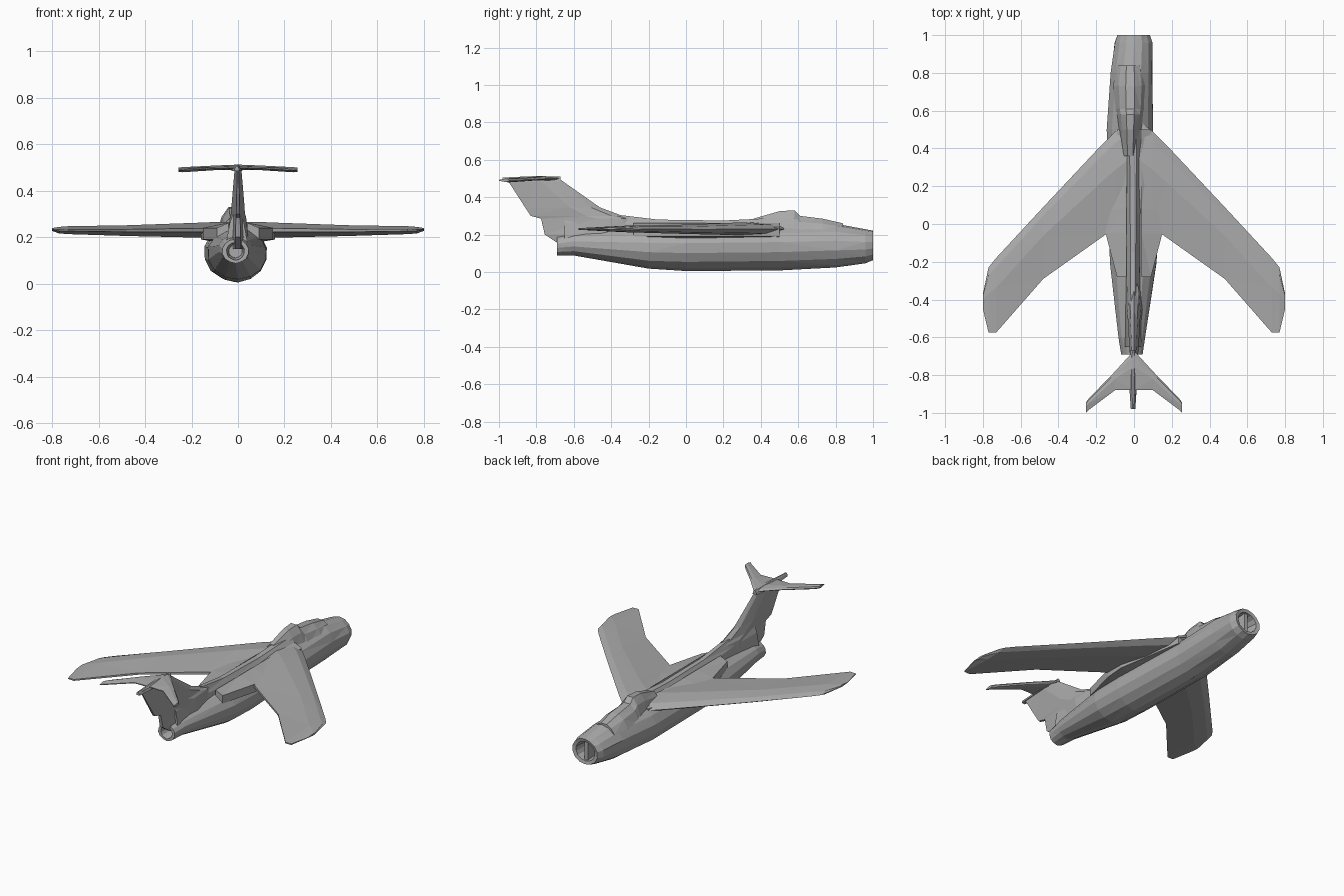
import bpy, bmesh, math, random
from mathutils import Vector

random.seed(4)
if "Cube" in bpy.data.objects:
    bpy.data.objects.remove(bpy.data.objects["Cube"], do_unlink=True)


def make_material(name, colour):
    mat = bpy.data.materials.new(name)
    mat.use_nodes = True
    mat.diffuse_color = colour
    bsdf = mat.node_tree.nodes["Principled BSDF"]
    bsdf.inputs["Base Color"].default_value = colour
    bsdf.inputs["Roughness"].default_value = 0.7
    return mat


grey = make_material("light grey metal", (0.4, 0.4, 0.4, 1))


def loft(name, rings, triangulate=True):
    """Skin a row of equal-sized rings and close both ends."""
    bm = bmesh.new()
    rows = [[bm.verts.new(p) for p in ring] for ring in rings]
    n = len(rows[0])
    for a, b in zip(rows, rows[1:]):
        for i in range(n):
            j = (i + 1) % n
            bm.faces.new((a[i], a[j], b[j], b[i]))
    bm.faces.new(rows[0])
    bm.faces.new(rows[-1])
    bmesh.ops.recalc_face_normals(bm, faces=bm.faces)
    if triangulate:
        bmesh.ops.triangulate(bm, faces=bm.faces)
    mesh = bpy.data.meshes.new(name)
    bm.to_mesh(mesh)
    bm.free()
    mesh.materials.append(grey)
    obj = bpy.data.objects.new(name, mesh)
    bpy.context.collection.objects.link(obj)
    return obj


def airfoil(lead, trail, half):
    """Pairs of chord position and offset around a thin section."""
    c = trail - lead
    return [(lead, 0), (lead + c * 0.12, half * 0.7), (lead + c * 0.4, half),
            (trail, half * 0.25), (trail, -half * 0.25),
            (lead + c * 0.4, -half), (lead + c * 0.12, -half * 0.7)]


# Fuselage: y, centre x, half width, bottom, top; ends fold into the ducts
SIDES = 14
ridges = [random.uniform(0.93, 1.0) for _ in range(SIDES)]
stations = [(-0.62, -0.01, 0.03, 0.11, 0.17), (-0.69, -0.01, 0.04, 0.1, 0.18),
            (-0.69, -0.01, 0.06, 0.085, 0.195), (-0.6, -0.01, 0.075, 0.085, 0.215),
            (-0.2, 0, 0.13, 0.012, 0.25), (0, 0, 0.135, 0, 0.255),
            (0.5, -0.02, 0.13, 0.005, 0.26), (0.8, -0.01, 0.115, 0.018, 0.265),
            (0.96, 0, 0.105, 0.045, 0.235), (1.0, 0, 0.09, 0.06, 0.225),
            (0.995, 0, 0.068, 0.08, 0.205), (0.92, 0, 0.06, 0.085, 0.2)]


def body_ring(y, cx, hw, low, high):
    ring = []
    for i, ridge in enumerate(ridges):
        a = math.tau * (i + 0.5) / SIDES
        r = ridge * random.uniform(0.98, 1.02)
        ring.append(Vector((cx + hw * r * math.cos(a), y,
                            (low + high) / 2 + (high - low) / 2 * r * math.sin(a))))
    return ring


loft("fuselage", [body_ring(*s) for s in stations])

# Upright splitter inside the nose intake
loft("intake_splitter", [[(x, y, z) for x, z in
     ((-0.012, 0.07), (0.012, 0.07), (0.012, 0.215), (-0.012, 0.215))]
     for y in (0.9, 0.985)])


def hump(name, rows, base, cx):
    """Raised strip along the back: y, half width, top."""
    loft(name, [[(cx + hw * k, y, base + (top - base) * h) for k, h in
                 ((-1.5, 0), (-1, 0.65), (-0.4, 1), (0.4, 1), (1, 0.65), (1.5, 0))]
                for y, hw, top in rows])


# Spine and canopy
hump("spine", [(0.5, 0.05, 0.29), (0.2, 0.04, 0.275), (-0.15, 0.035, 0.28),
               (-0.4, 0.03, 0.31), (-0.65, 0.03, 0.31)], 0.18, -0.005)
hump("canopy", [(0.84, 0.05, 0.26), (0.73, 0.06, 0.285), (0.61, 0.055, 0.3),
                (0.58, 0.05, 0.33), (0.5, 0.045, 0.325), (0.36, 0.035, 0.285)],
     0.21, -0.02)

# Fin: z, leading y, trailing y, half thickness
fin = [(0.15, -0.3, -0.68, 0.05), (0.2, -0.25, -0.755, 0.045),
       (0.285, -0.28, -0.775, 0.035), (0.3, -0.34, -0.83, 0.03),
       (0.345, -0.46, -0.86, 0.027), (0.5, -0.68, -0.96, 0.014)]
loft("fin", [[(o, y, z) for y, o in airfoil(lead, trail, half)]
             for z, lead, trail, half in fin])
hump("fin_cap", [(-0.67, 0.01, 0.51), (-0.8, 0.016, 0.513), (-0.98, 0.008, 0.505)],
     0.485, -0.005)


def panel(name, side, rows):
    """Sideways surface: x, leading y, trailing y, mid z, half thickness."""
    loft(name, [[(side * x, y, z + o) for y, o in airfoil(lead, trail, half)]
                for x, lead, trail, z, half in rows])


# Swept main wings and high tailplane
wing = [(0.02, 0.55, 0.04, 0.23, 0.035), (0.1, 0.49, -0.02, 0.23, 0.035),
        (0.17, 0.42, -0.07, 0.23, 0.032), (0.48, 0.09, -0.29, 0.228, 0.023),
        (0.73, -0.18, -0.575, 0.23, 0.017), (0.77, -0.23, -0.575, 0.23, 0.014),
        (0.8, -0.37, -0.45, 0.233, 0.006)]
tailplane = [(0, -0.67, -0.88, 0.5, 0.012), (0.1, -0.78, -0.88, 0.498, 0.01),
             (0.24, -0.925, -0.985, 0.49, 0.011), (0.255, -0.945, -1.0, 0.49, 0.009)]
for label, side in (("left", 1), ("right", -1)):
    panel(label + "_wing", side, wing)
    panel(label + "_tailplane", side, tailplane)
    # Fairing where the wing trailing edge meets the body
    loft(label + "_wing_fairing", [[(side * x, y, z) for x, z in
         ((0.04, 0.17), (0.04 + w, 0.19), (0.04 + w, 0.24), (0.04, 0.262))]
         for y, w in ((0.5, 0.05), (0.08, 0.12), (-0.05, 0.11), (-0.28, 0.05))])
